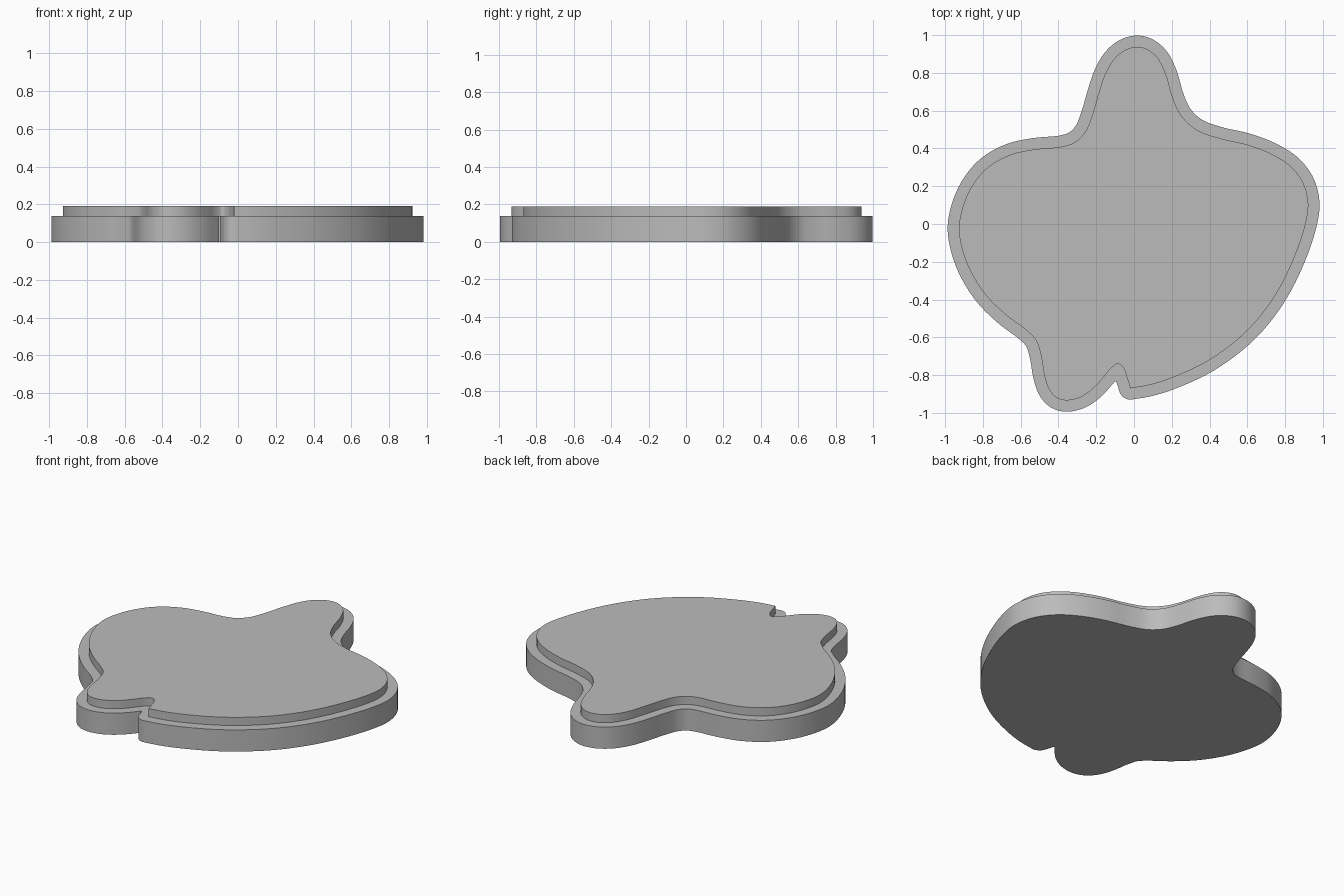
import bpy
import bmesh
import math
from mathutils import Vector

RIM = 0.06          # width of the ledge around the raised plate
BASE_TOP = 0.138
PLATE_TOP = 0.19

default_cube = bpy.data.objects.get("Cube")
if default_cube:
    bpy.data.objects.remove(default_cube, do_unlink=True)

# Plate outline, counterclockwise, starting and ending at the sharp corner
corner = (-0.02, -0.87)
right_side = [(0.08, -0.853), (0.2, -0.815), (0.4, -0.72), (0.6, -0.565),
              (0.75, -0.375), (0.86, -0.15), (0.915, 0.03), (0.922, 0.12),
              (0.895, 0.22), (0.83, 0.305), (0.73, 0.37), (0.6, 0.42),
              (0.45, 0.455), (0.33, 0.5), (0.25, 0.575)]
top_lobe = [(0.205, 0.67), (0.17, 0.79), (0.125, 0.88), (0.07, 0.925),
            (0.02, 0.938), (-0.04, 0.925), (-0.1, 0.88), (-0.15, 0.8),
            (-0.185, 0.7), (-0.22, 0.58), (-0.257, 0.49), (-0.31, 0.435)]
left_side = [(-0.38, 0.41), (-0.53, 0.395), (-0.66, 0.365), (-0.78, 0.295),
             (-0.87, 0.18), (-0.92, 0.04), (-0.925, -0.06), (-0.88, -0.22),
             (-0.79, -0.37), (-0.68, -0.48), (-0.58, -0.555)]
bottom_lobe = [(-0.52, -0.615), (-0.492, -0.7), (-0.475, -0.8), (-0.45, -0.875),
               (-0.41, -0.92), (-0.36, -0.934), (-0.29, -0.92), (-0.22, -0.875),
               (-0.16, -0.81), (-0.12, -0.762), (-0.083, -0.74), (-0.055, -0.765),
               (-0.035, -0.82)]


def smooth_path(points, steps):
    """Centripetal spline through the points, open at both ends."""
    p = [Vector(q) for q in points]
    p = [p[0] * 2 - p[1]] + p + [p[-1] * 2 - p[-2]]
    path = []
    for a, b, c, d in zip(p, p[1:], p[2:], p[3:]):
        t1 = math.sqrt((b - a).length)
        t2 = t1 + math.sqrt((c - b).length)
        t3 = t2 + math.sqrt((d - c).length)
        for i in range(steps):
            t = t1 + (t2 - t1) * i / steps
            ab = a.lerp(b, t / t1)
            bc = b.lerp(c, (t - t1) / (t2 - t1))
            cd = c.lerp(d, (t - t2) / (t3 - t2))
            path.append(ab.lerp(bc, t / t2).lerp(
                bc.lerp(cd, (t - t1) / (t3 - t1)), (t - t1) / (t2 - t1)))
    return path


def grow(path, distance):
    """Offset a closed outline outward, rounding its first corner."""
    normals, grown = [], []
    for a, b in zip(path, path[1:] + path[:1]):
        n = Vector((b.y - a.y, a.x - b.x)).normalized()
        normals.append(n)
        grown.append((a + b) / 2 + n * distance)
    start = math.atan2(normals[-1].y, normals[-1].x)
    turn = (math.atan2(normals[0].y, normals[0].x) - start) % math.tau
    for i in range(9):
        angle = start + turn * i / 8
        grown.append(path[0] + distance * Vector((math.cos(angle), math.sin(angle))))
    # Drop the loops that fold over inside the notch
    limit = distance - 0.001
    return [g for g in grown if min((g - q).length for q in path) > limit]


def slab(name, outline, bottom, top, material):
    """Extrude a flat outline into a solid slab."""
    bm = bmesh.new()
    face = bm.faces.new([bm.verts.new((p.x, p.y, bottom)) for p in outline])
    raised = bmesh.ops.extrude_face_region(bm, geom=[face], use_keep_orig=True)
    verts = [v for v in raised["geom"] if isinstance(v, bmesh.types.BMVert)]
    bmesh.ops.translate(bm, verts=verts, vec=(0, 0, top - bottom))
    bmesh.ops.recalc_face_normals(bm, faces=bm.faces)
    mesh = bpy.data.meshes.new(name)
    bm.to_mesh(mesh)
    bm.free()
    mesh.materials.append(material)
    obj = bpy.data.objects.new(name, mesh)
    bpy.context.collection.objects.link(obj)
    bpy.ops.object.select_all(action="DESELECT")
    obj.select_set(True)
    bpy.context.view_layer.objects.active = obj
    bpy.ops.object.shade_smooth_by_angle(angle=math.radians(30))
    return obj


# Single grey material
grey = bpy.data.materials.new("plain grey")
grey.use_nodes = True
colour = (0.5, 0.5, 0.5, 1)
grey.diffuse_color = colour
grey.node_tree.nodes["Principled BSDF"].inputs["Base Color"].default_value = colour

# Raised plate on a wider base
plate_outline = smooth_path(
    [corner] + right_side + top_lobe + left_side + bottom_lobe + [corner], 6)
slab("base", grow(plate_outline, RIM), 0, BASE_TOP, grey)
slab("raised_plate", plate_outline, BASE_TOP, PLATE_TOP, grey)
